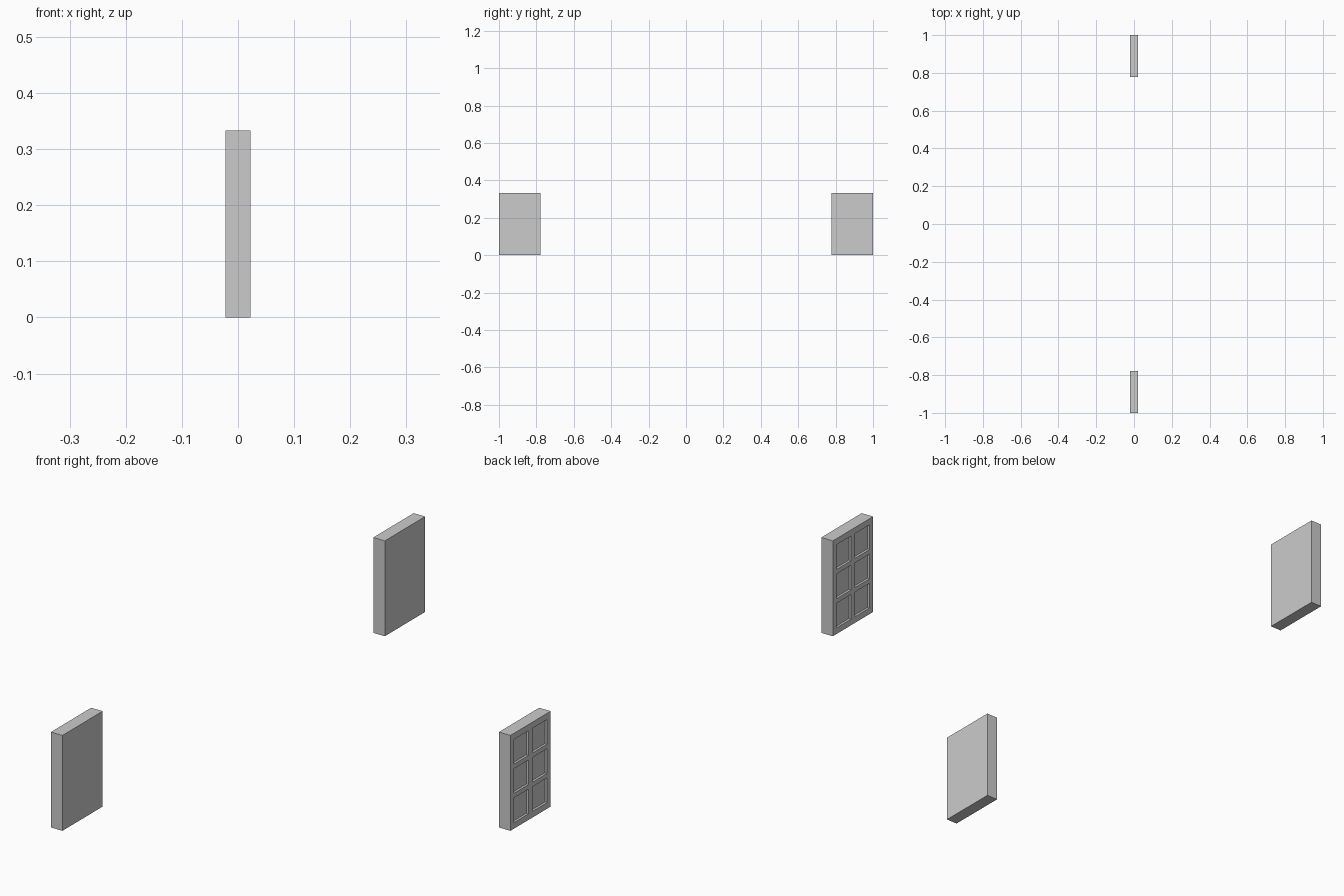
import bpy, bmesh
from mathutils import Vector

if "Cube" in bpy.data.objects:
    bpy.data.objects.remove(bpy.data.objects["Cube"])

T, W, H = 0.0222, 0.222, 0.333      # half thickness, width, height
DEPTH = 0.008                       # recess depth
# alternating rail / recess boundaries across the width and up the height
YS = [0, 0.02, 0.10, 0.122, 0.202, W]
ZS = [0, 0.0215, 0.1075, 0.1235, 0.2095, 0.2255, 0.3115, H]


def panelled_door(name, y0):
    bm = bmesh.new()

    def quad(*pts):
        bm.faces.new([bm.verts.new(Vector(p)) for p in pts])

    # panelled face: frame cells flush, recess cells sunk with straight walls
    for i, (a, b) in enumerate(zip(YS, YS[1:])):
        for j, (c, d) in enumerate(zip(ZS, ZS[1:])):
            a_, b_ = y0 + a, y0 + b
            ring = [(a_, c), (a_, d), (b_, d), (b_, c)]
            sunk = i % 2 and j % 2
            x = -T + DEPTH if sunk else -T
            quad(*[(x, y, z) for y, z in ring])
            if sunk:
                for p, q in zip(ring, ring[1:] + ring[:1]):
                    quad((-T, *p), (-T, *q), (x, *q), (x, *p))
    # plain sides and back, split to meet the panelled face
    y1 = y0 + W
    for a, b in zip(YS, YS[1:]):
        for z in (0, H):
            quad((-T, y0 + a, z), (-T, y0 + b, z), (T, y0 + b, z), (T, y0 + a, z))
    for c, d in zip(ZS, ZS[1:]):
        for y in (y0, y1):
            quad((-T, y, c), (-T, y, d), (T, y, d), (T, y, c))
    for a, b in zip(YS, YS[1:]):
        for c, d in zip(ZS, ZS[1:]):
            quad((T, y0 + a, c), (T, y0 + b, c), (T, y0 + b, d), (T, y0 + a, d))

    bmesh.ops.remove_doubles(bm, verts=bm.verts, dist=1e-5)
    bmesh.ops.recalc_face_normals(bm, faces=bm.faces)
    # merge coplanar cells into clean flat faces
    bmesh.ops.dissolve_limit(bm, angle_limit=0.01, verts=bm.verts, edges=bm.edges)
    mesh = bpy.data.meshes.new(name)
    bm.to_mesh(mesh)
    bm.free()
    bpy.context.collection.objects.link(bpy.data.objects.new(name, mesh))


# two separate doors at either end
panelled_door("front_door_panel", -1.0)
panelled_door("back_door_panel", 1.0 - W)
